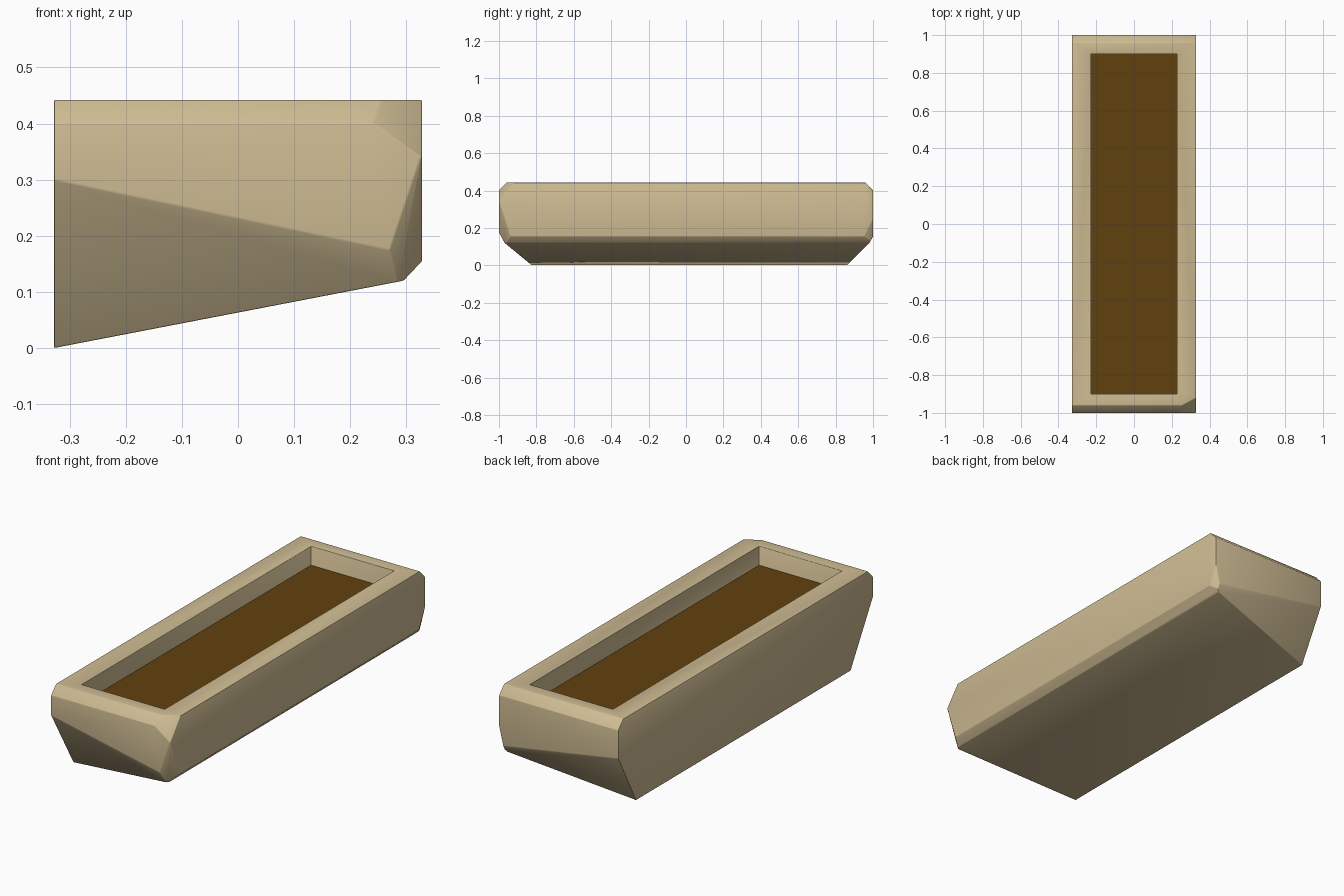
import bpy, bmesh
from mathutils import Vector, Matrix

if "Cube" in bpy.data.objects:
    bpy.data.objects.remove(bpy.data.objects["Cube"], do_unlink=True)


def material(name, color):
    m = bpy.data.materials.new(name)
    m.use_nodes = True
    m.diffuse_color = color
    m.node_tree.nodes["Principled BSDF"].inputs["Base Color"].default_value = color
    return m


def finish(bm, name, mat):
    bmesh.ops.recalc_face_normals(bm, faces=bm.faces[:])
    mesh = bpy.data.meshes.new(name)
    bm.to_mesh(mesh)
    bm.free()
    mesh.materials.append(mat)
    ob = bpy.data.objects.new(name, mesh)
    bpy.context.collection.objects.link(ob)
    return ob


def block(low, high):
    low, high = Vector(low), Vector(high)
    bm = bmesh.new()
    mat = Matrix.Translation((low + high) / 2) @ Matrix.Diagonal((high - low).to_4d())
    bmesh.ops.create_cube(bm, size=1, matrix=mat)
    return bm


def shave(bm, a, b, c):
    """Cut away everything beyond the plane through three points."""
    a, b, c = Vector(a), Vector(b), Vector(c)
    normal = (b - a).cross(c - a).normalized()
    if normal.dot(Vector((0, 0, 0.28)) - a) > 0:
        normal = -normal
    bmesh.ops.bisect_plane(bm, geom=bm.verts[:] + bm.edges[:] + bm.faces[:], dist=1e-5,
                           plane_co=a, plane_no=normal, clear_outer=True)
    rim = [e for e in bm.edges if e.is_boundary]
    bmesh.ops.holes_fill(bm, edges=rim, sides=0)
    bmesh.ops.remove_doubles(bm, verts=bm.verts[:], dist=1e-4)


stone = material("sandy stone", (0.62, 0.50, 0.29, 1))
earth = material("brown soil", (0.12, 0.053, 0.004, 1))

W, TOP = 0.328, 0.442
bm = block((-W, -1, 0), (W, 1, TOP))

# Sloping underside and its chamfer on the high side
shave(bm, (-W, 0, 0), (0.295, 0, 0.12), (-W, 1, 0))
shave(bm, (0.295, 0, 0.12), (W, 0, 0.155), (W, 1, 0.155))

# Tapered lower ends
shave(bm, (-W, -1, 0.30), (0.27, -1, 0.175), (-W, -0.825, 0))
shave(bm, (-W, 1, 0.26), (0.27, 1, 0.16), (-W, 0.86, 0))

# Chamfered top edges of both ends
for s in (-1, 1):
    shave(bm, (-W, s, 0.40), (W, s, 0.40), (W, s * 0.96, TOP))

# Chipped corners
shave(bm, (0.255, -0.96, TOP), (W, -0.92, TOP), (0.325, -1, 0.34))
shave(bm, (0.27, -1, 0.175), (0.325, -1, 0.34), (W, -0.94, 0.16))
shave(bm, (0.305, 1, 0.155), (W, 1, 0.25), (W, 0.95, 0.15))
trough = finish(bm, "planter_trough", stone)

# Hollow for the soil
cutter = finish(block((-0.228, -0.9, 0.30), (0.228, 0.9, 0.6)), "hollow_cutter", stone)
cutter.hide_render = True
cut = trough.modifiers.new("hollow", 'BOOLEAN')
cut.operation = 'DIFFERENCE'
cut.solver = 'EXACT'
cut.object = cutter
bpy.context.view_layer.objects.active = trough
trough.select_set(True)
bpy.ops.object.modifier_apply(modifier=cut.name)
bpy.data.objects.remove(cutter, do_unlink=True)

# Softened edges
soft = trough.modifiers.new("soft edges", 'BEVEL')
soft.width = 0.008
soft.segments = 2
soft.limit_method = 'ANGLE'
soft.angle_limit = 0.25
bpy.ops.object.modifier_apply(modifier=soft.name)
bpy.ops.object.select_all(action='DESELECT')
trough.select_set(True)
bpy.ops.object.shade_smooth_by_angle(angle=0.6)

# Soil bed
finish(block((-0.235, -0.907, 0.29), (0.235, 0.907, 0.347)), "soil_bed", earth)
